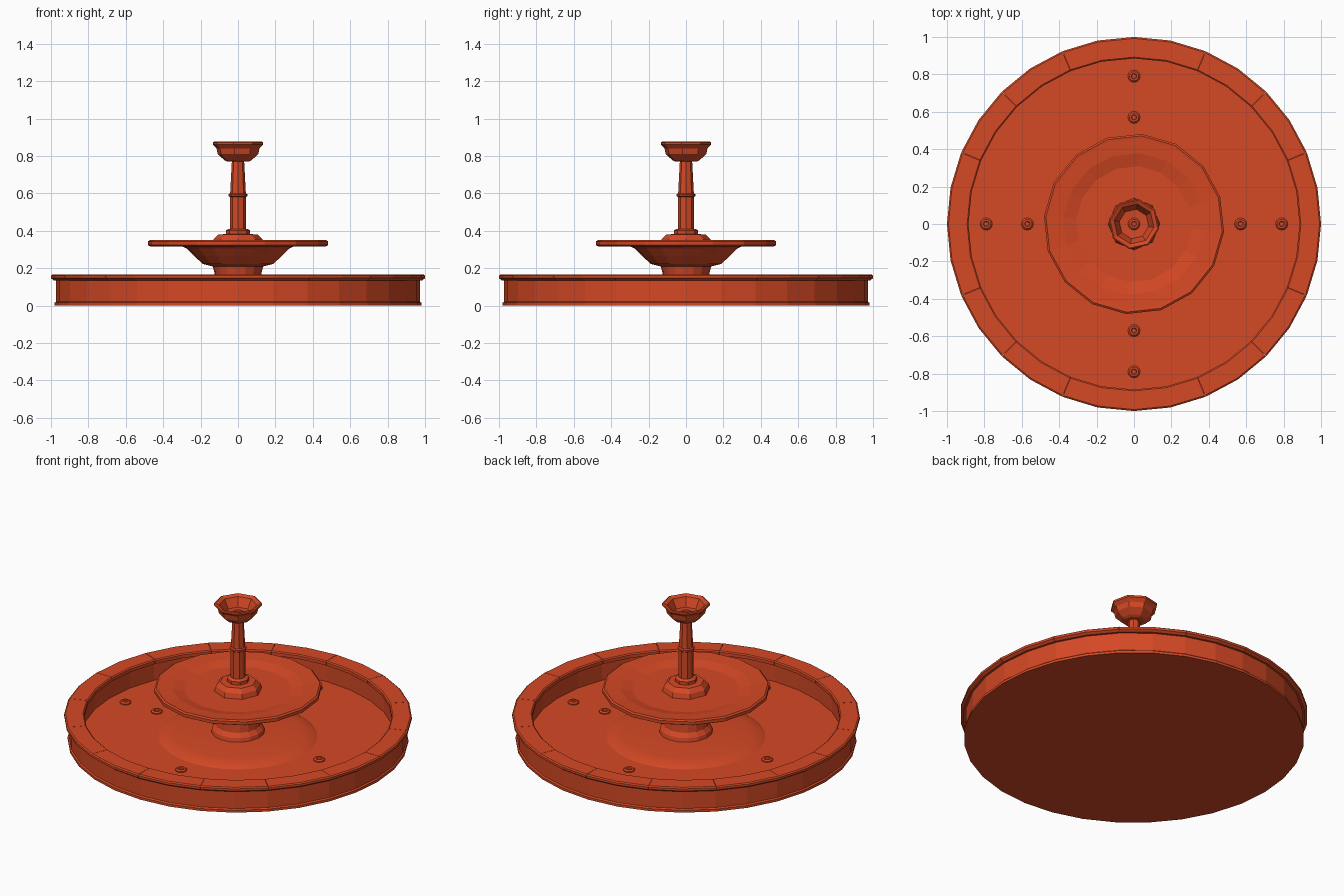
import bpy, bmesh
from math import cos, sin, radians, pi

cube = bpy.data.objects.get("Cube")
if cube:
    bpy.data.objects.remove(cube, do_unlink=True)

terracotta = bpy.data.materials.new("terracotta")
terracotta.use_nodes = True
colour = (0.66, 0.065, 0.018, 1)
terracotta.diffuse_color = colour
terracotta.node_tree.nodes["Principled BSDF"].inputs["Base Color"].default_value = colour


def make_object(name, bm, smooth=False, place=(0, 0, 0)):
    bmesh.ops.remove_doubles(bm, verts=bm.verts, dist=1e-5)
    bmesh.ops.recalc_face_normals(bm, faces=bm.faces)
    mesh = bpy.data.meshes.new(name)
    bm.to_mesh(mesh)
    bm.free()
    mesh.materials.append(terracotta)
    obj = bpy.data.objects.new(name, mesh)
    bpy.context.collection.objects.link(obj)
    obj.location = place
    if smooth:
        bpy.ops.object.select_all(action='DESELECT')
        obj.select_set(True)
        bpy.context.view_layer.objects.active = obj
        bpy.ops.object.shade_smooth_by_angle(angle=radians(25))
    return obj


def lathe(name, profile, sides, turn=0, smooth=False, place=(0, 0, 0)):
    """Spin a (radius, height) profile once around the z axis."""
    bm = bmesh.new()
    a = radians(turn)
    verts = [bm.verts.new((r * cos(a), r * sin(a), z)) for r, z in profile]
    edges = [bm.edges.new(pair) for pair in zip(verts, verts[1:])]
    bmesh.ops.spin(bm, geom=verts + edges, cent=(0, 0, 0), axis=(0, 0, 1),
                   angle=2 * pi, steps=sides)
    return make_object(name, bm, smooth, place)


def block(name, section, start, angle, steps):
    """Sweep a closed section through part of a circle and cap both ends."""
    bm = bmesh.new()
    rings = []
    for i in range(steps + 1):
        a = start + angle * i / steps
        rings.append([bm.verts.new((r * cos(a), r * sin(a), z)) for r, z in section])
    n = len(section)
    for p, q in zip(rings, rings[1:]):
        for j in range(n):
            bm.faces.new((p[j], p[(j + 1) % n], q[(j + 1) % n], q[j]))
    bm.faces.new(rings[0])
    bm.faces.new(rings[-1])
    return make_object(name, bm)


# Basin with floor and outer wall
lathe("basin", [(0, 0), (0.98, 0), (0.98, 0.015), (0.972, 0.022), (0.972, 0.14),
                (0.9, 0.14), (0.9, 0.03), (0, 0.03)], 32)

# Coping stones around the basin
stone = [(0.885, 0.14), (0.885, 0.16), (0.892, 0.166), (0.992, 0.166),
         (1, 0.16), (1, 0.146), (0.985, 0.135), (0.9, 0.135)]
for i in range(16):
    block(f"coping_stone_{i + 1}", stone, i * pi / 8 + 0.001, pi / 8 - 0.002, 2)

# Central mound and foot of the dish
lathe("mound", [(0.46, 0.028), (0.43, 0.044), (0.36, 0.055), (0.15, 0.062), (0, 0.062)],
      32, smooth=True)
lathe("dish_foot", [(0.155, 0.06), (0.15, 0.085), (0.13, 0.11), (0.125, 0.17),
                    (0.135, 0.21), (0, 0.21)], 16, -5)

# Wide dish
lathe("dish", [(0, 0.205), (0.13, 0.208), (0.19, 0.223), (0.235, 0.265), (0.275, 0.305),
               (0.3, 0.316), (0.47, 0.316), (0.483, 0.323), (0.483, 0.343),
               (0.473, 0.35), (0.46, 0.348), (0.38, 0.342), (0.31, 0.325), (0, 0.325)],
      16, -5)

# Column on an eight-sided plinth
lathe("column_plinth", [(0, 0.32), (0.14, 0.32), (0.13, 0.355), (0.105, 0.38),
                        (0.065, 0.382), (0.065, 0.402), (0.05, 0.41), (0, 0.41)], 8)
lathe("column", [(0.043, 0.4), (0.043, 0.58), (0.05, 0.585), (0.05, 0.595),
                 (0.042, 0.6), (0.033, 0.77), (0, 0.77)], 8)

# Small top bowl
lathe("top_bowl", [(0, 0.768), (0.06, 0.77), (0.075, 0.778), (0.11, 0.81), (0.117, 0.84),
                   (0.137, 0.86), (0.137, 0.872), (0.13, 0.876), (0.108, 0.865),
                   (0.08, 0.81), (0, 0.805)], 8, -10)

# Water nozzles on the floor and in the top bowl
nozzle = [(0.033, -0.004), (0.033, 0.006), (0.025, 0.014), (0.015, 0.014),
          (0.012, 0.008), (0, 0.008)]
for radius in (0.57, 0.79):
    for k in range(4):
        a = k * pi / 2
        lathe(f"nozzle_{radius}_{k + 1}", nozzle, 12,
              place=(radius * cos(a), radius * sin(a), 0.03))
lathe("top_nozzle", nozzle, 12, place=(0, 0, 0.808))
